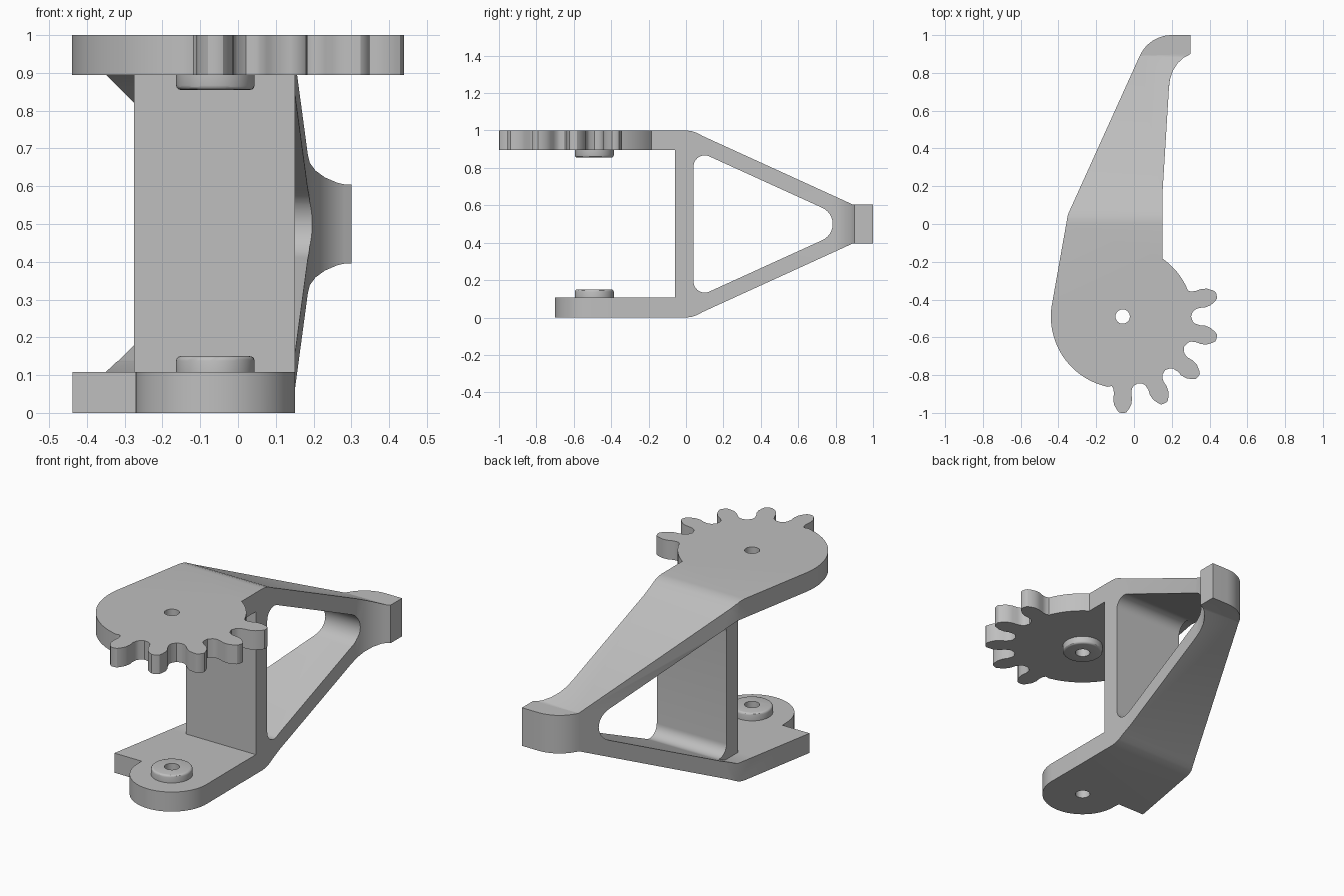
import bpy, bmesh, math
from mathutils import Vector

if "Cube" in bpy.data.objects:
    bpy.data.objects.remove(bpy.data.objects["Cube"])

grey = bpy.data.materials.new("plain grey")
grey.use_nodes = True
grey.diffuse_color = (0.52, 0.52, 0.52, 1)
grey.node_tree.nodes["Principled BSDF"].inputs["Base Color"].default_value = (0.52, 0.52, 0.52, 1)

PIVOT = Vector((-0.06, -0.49))
ROOT, TIP, BOSS, BORE = 0.372, 0.51, 0.104, 0.038
FLOOR, CEIL = 0.108, 0.895


def polar(r, deg, centre=PIVOT):
    a = math.radians(deg)
    return (centre[0] + r * math.cos(a), centre[1] + r * math.sin(a))


def arc(r, start, end, steps):
    return [polar(r, start + (end - start) * i / steps) for i in range(steps + 1)]


def fillet(prev, corner, nxt, r, steps=12):
    """Rounded corner as a list of points."""
    c = Vector(corner)
    u, v = (Vector(prev) - c).normalized(), (Vector(nxt) - c).normalized()
    half = u.angle(v) / 2
    centre = c + (u + v).normalized() * r / math.sin(half)
    a = c + u * r / math.tan(half) - centre
    b = c + v * r / math.tan(half) - centre
    start = math.degrees(math.atan2(a.y, a.x))
    sweep = (math.degrees(math.atan2(b.y, b.x)) - start + 180) % 360 - 180
    return [polar(r, start + sweep * i / steps, centre) for i in range(steps + 1)]


def prism(name, pts, low, high, axis="z"):
    """Extrude an outline along z (points are x, y) or along x (points are y, z)."""
    bm = bmesh.new()
    place = (lambda p: (p[0], p[1], low)) if axis == "z" else (lambda p: (low, p[0], p[1]))
    face = bm.faces.new([bm.verts.new(place(p)) for p in pts])
    new = bmesh.ops.extrude_face_region(bm, geom=[face], use_keep_orig=True)["geom"]
    step = Vector((0, 0, high - low)) if axis == "z" else Vector((high - low, 0, 0))
    bmesh.ops.translate(bm, vec=step, verts=[g for g in new if isinstance(g, bmesh.types.BMVert)])
    bmesh.ops.recalc_face_normals(bm, faces=bm.faces)
    mesh = bpy.data.meshes.new(name)
    bm.to_mesh(mesh)
    bm.free()
    mesh.materials.append(grey)
    ob = bpy.data.objects.new(name, mesh)
    bpy.context.collection.objects.link(ob)
    return ob


def combine(target, tool, operation):
    mod = target.modifiers.new("shape", "BOOLEAN")
    mod.operation, mod.solver, mod.object = operation, "EXACT", tool
    bpy.context.view_layer.objects.active = target
    bpy.ops.object.modifier_apply(modifier=mod.name)
    bpy.data.objects.remove(tool)


# Gear sector: five teeth, each a mirrored half profile of (radius, half width)
half_tooth = [(ROOT, 0.058), (0.385, 0.049), (0.41, 0.046), (0.44, 0.05),
              (0.47, 0.045), (0.495, 0.03), (0.507, 0.02), (TIP, 0.01)]
pitch = 360 / 14
teeth = []
for i in range(5):
    mid = -90 + i * pitch
    sides = [(r, -w) for r, w in half_tooth] + [(r, w) for r, w in reversed(half_tooth)]
    teeth += [polar(r, mid + math.degrees(w / r)) for r, w in sides]
    if i < 4:
        teeth.append(polar(ROOT - 0.01, mid + pitch / 2))

# Plan outline: rounded lever end, teeth, tapered arm and hooked tip
outline = arc(0.38, 172, 258, 28) + teeth
outline += arc(ROOT, 24, 55.5, 8)
outline += [(0.15, 0.15), (0.185, 0.72), (0.19, 0.765), (0.205, 0.81),
            (0.23, 0.85), (0.262, 0.88), (0.3, 0.9), (0.3, 1.0)]
outline += fillet((0.3, 1.0), (0.08, 1.0), (-0.35, 0.05), 0.187)
outline += [(-0.35, 0.05)]
bracket = prism("bracket", outline, 0, 1)

# Side silhouette: flat plates that taper to the tip
upper = [(-1.2, 1.0), (0, 1.0), (0.03, 0.997), (0.06, 0.986), (0.09, 0.97), (0.89, 0.605), (1.1, 0.605)]
side = upper + [(y, 1 - z) for y, z in reversed(upper)]
combine(bracket, prism("silhouette", side, -1, 1, "x"), "INTERSECT")

# Front gap between the plates
gap = [(-1.3, FLOOR), (-0.06, FLOOR), (-0.06, CEIL), (-1.3, CEIL)]
combine(bracket, prism("gap", gap, -1, 1, "x"), "DIFFERENCE")

# Triangular window with rounded corners
tri = [(0.04, 0.1), (0.919, 0.5), (0.04, 0.9)]
window = []
for i, r in enumerate((0.06, 0.095, 0.06)):
    window += fillet(tri[i - 1], tri[i], tri[(i + 1) % 3], r)
combine(bracket, prism("window", window, -1, 1, "x"), "DIFFERENCE")

# Web stops short of the wide edge of the arms
web = [(-0.3, FLOOR), (0.05, FLOOR), (0.25, 0.195), (0.25, 0.805), (0.05, CEIL), (-0.3, CEIL)]
combine(bracket, prism("web_trim", web, -1, -0.275, "x"), "DIFFERENCE")

# Lower plate: rounded lug and a short ear instead of the gear
lug = [(-0.7, -0.45), (-0.273, -0.45)] + arc(0.211, 180, 360, 32)
lug += [(0.15, -0.175), (0.7, -0.175), (0.7, -1.2), (-0.7, -1.2)]
combine(bracket, prism("lug_trim", lug, -0.1, 0.5), "DIFFERENCE")

# Pivot bosses with softened rims, then the bore through both
for name, base, end in (("lower_boss", 0.06, 0.15), ("upper_boss", 0.94, 0.855)):
    boss = prism(name, arc(BOSS, 0, 352.5, 47), min(base, end), max(base, end))
    bm = bmesh.new()
    bm.from_mesh(boss.data)
    rim = [e for e in bm.edges if all(abs(v.co.z - end) < 0.001 for v in e.verts)]
    bmesh.ops.bevel(bm, geom=rim, offset=0.012, segments=3, profile=0.5, affect="EDGES")
    bm.to_mesh(boss.data)
    bm.free()
    combine(bracket, boss, "UNION")
combine(bracket, prism("bore", arc(BORE, 0, 348.75, 31), -0.2, 1.2), "DIFFERENCE")

# Smooth curved walls, keep edges crisp
bpy.ops.object.select_all(action="DESELECT")
bracket.select_set(True)
bpy.context.view_layer.objects.active = bracket
bpy.ops.object.shade_smooth_by_angle(angle=math.radians(30))
